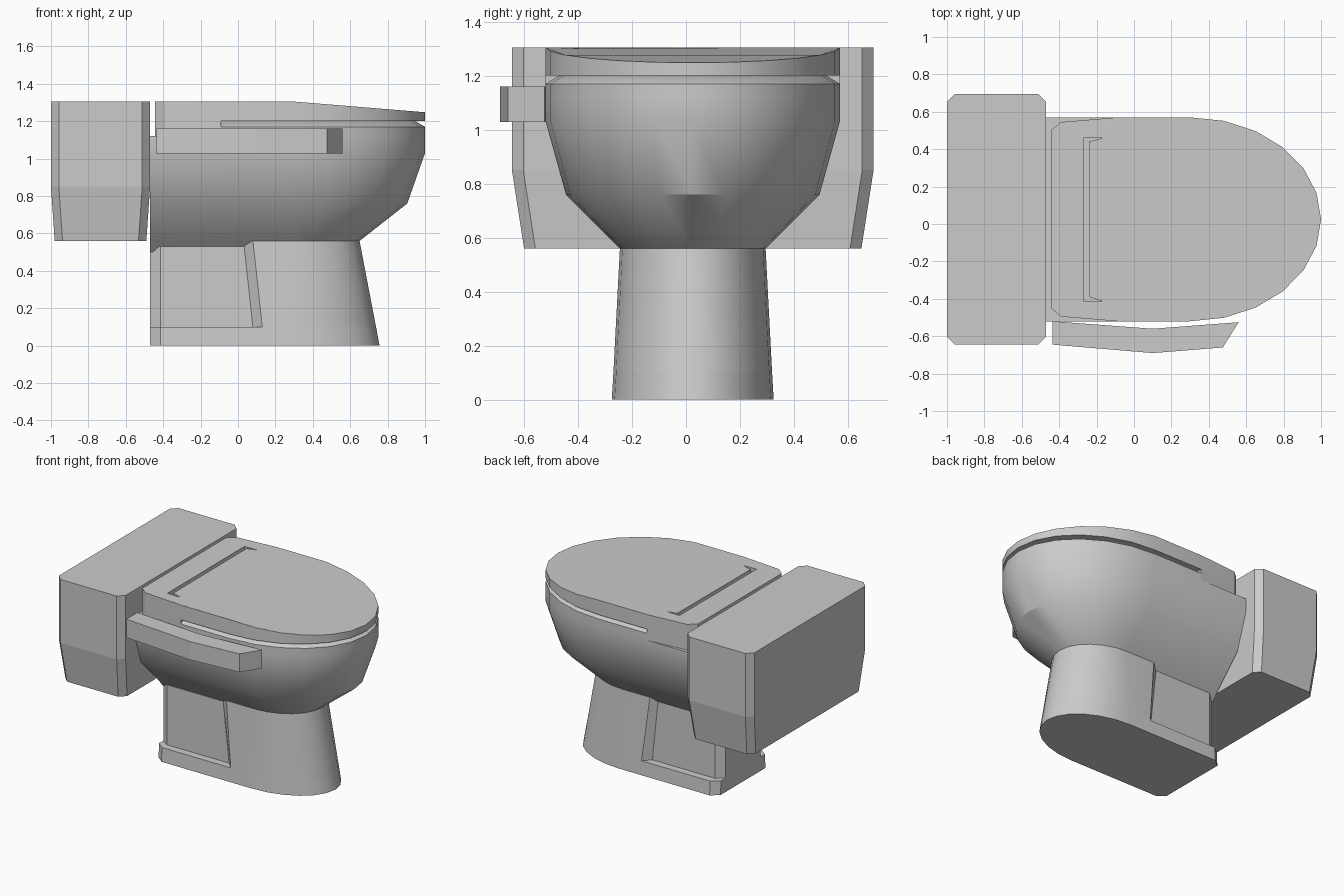
import bpy, bmesh
from math import sin, cos, radians

if "Cube" in bpy.data.objects:
    bpy.data.objects.remove(bpy.data.objects["Cube"])

YC = 0.025  # symmetry plane of the toilet


def loft(name, rings, smooth=True):
    """Skin a stack of closed rings and cap both ends."""
    bm = bmesh.new()
    vs = [[bm.verts.new(p) for p in r] for r in rings]
    n = len(vs[0])
    for a, b in zip(vs, vs[1:]):
        for i in range(n):
            j = (i + 1) % n
            bm.faces.new((a[i], a[j], b[j], b[i]))
    bm.faces.new(vs[0][::-1])
    bm.faces.new(vs[-1])
    bmesh.ops.recalc_face_normals(bm, faces=bm.faces[:])
    me = bpy.data.meshes.new(name)
    bm.to_mesh(me)
    bm.free()
    ob = bpy.data.objects.new(name, me)
    bpy.context.collection.objects.link(ob)
    if smooth:
        bpy.ops.object.select_all(action='DESELECT')
        ob.select_set(True)
        bpy.context.view_layer.objects.active = ob
        bpy.ops.object.shade_smooth_by_angle(angle=radians(32))
    return ob


def mirrored(half, z):
    """Half outline (x, y >= 0) mirrored to a closed ring; z is a number or f(x)."""
    full = half + [(x, -y) for x, y in reversed(half) if y > 1e-6]
    return [(x, y + YC, z(x) if callable(z) else z) for x, y in full]


def section(back, hw, front, z, start=0.3):
    """D-shaped section: given back points, then an elliptical nose."""
    arc = [(start + (front - start) * sin(radians(a)), hw * cos(radians(a)))
           for a in range(0, 90, 15)]
    return mirrored(back + arc + [(front, 0)], z)


def prism(name, pts, z0, z1):
    return loft(name, [[(x, y, z) for x, y in pts] for z in (z0, z1)], False)


# Tank with chamfered corners and tapered lower part
def tank_ring(x0, x1, hw, z, c=0.042):
    return mirrored([(x0, hw - c), (x0 + c, hw), (x1 - c, hw), (x1, hw - c)], z)


loft("tank", [tank_ring(-0.98, -0.49, 0.625, 0.56),
              tank_ring(-1.0, -0.47, 0.67, 0.85),
              tank_ring(-1.0, -0.47, 0.67, 1.305)], False)

# Bowl
loft("bowl", [section([(-0.47, hw - d)], hw, front, z)
              for hw, front, z, d in ((0.21, 0.57, 0.50, 0.0), (0.27, 0.65, 0.56, 0.01),
                                      (0.47, 0.905, 0.76, 0.015), (0.545, 1.0, 1.03, 0.0),
                                      (0.545, 1.0, 1.12, 0.0))])

# Seat with bevelled upper edge that leaves the groove below the lid
loft("seat", [section([(-0.09, hw)], hw, front, z)
              for hw, front, z in ((0.545, 1.0, 1.12), (0.545, 1.0, 1.17), (0.495, 0.95, 1.2))])

# Hinge block under the rear of the lid
hinge = [(-0.445, 0.475), (-0.39, 0.52), (-0.09, 0.545)]
loft("hinge_block", [mirrored(hinge, z) for z in (1.12, 1.2)], False)


# Lid, sloping down towards the nose
def lid_top(x):
    return 1.305 - max(0, x - 0.3) / 0.7 * 0.057


lid = loft("lid", [section(hinge, 0.545, 1.0, z) for z in (1.2, lid_top)])

# Shallow slot in the lid top
slot = prism("slot_cutter", [(-0.27, 0.46), (-0.165, 0.46), (-0.24, 0.44),
                             (-0.24, -0.39), (-0.165, -0.415), (-0.27, -0.415)], 1.275, 1.36)
slot.hide_render = True
slot.display_type = 'WIRE'
cut = lid.modifiers.new("slot", 'BOOLEAN')
cut.operation = 'DIFFERENCE'
cut.solver = 'EXACT'
cut.object = slot

# Control arm on the front side
prism("control_arm", [(-0.435, -0.52), (-0.435, -0.645), (0.1, -0.69),
                      (0.475, -0.66), (0.56, -0.525), (0.1, -0.56)], 1.028, 1.16)

# Pedestal: foot, recessed core and front column
loft("pedestal_foot", [section([(-0.47, hw - 0.045), (-0.415, hw)], hw, front, z)
                       for hw, front, z in ((0.30, 0.757, 0.0), (0.294, 0.738, 0.1))])
core = [(-0.47, 0.20), (-0.415, 0.24), (0.2, 0.24)]
loft("pedestal_core", [mirrored(core, z) for z in (0.1, 0.53)], False)
loft("pedestal_column", [section([(x, 0.235), (x + 0.055, hw)], hw, front, z)
                         for x, hw, front, z in ((0.075, 0.294, 0.738, 0.1),
                                                 (0.025, 0.27, 0.65, 0.56))])
